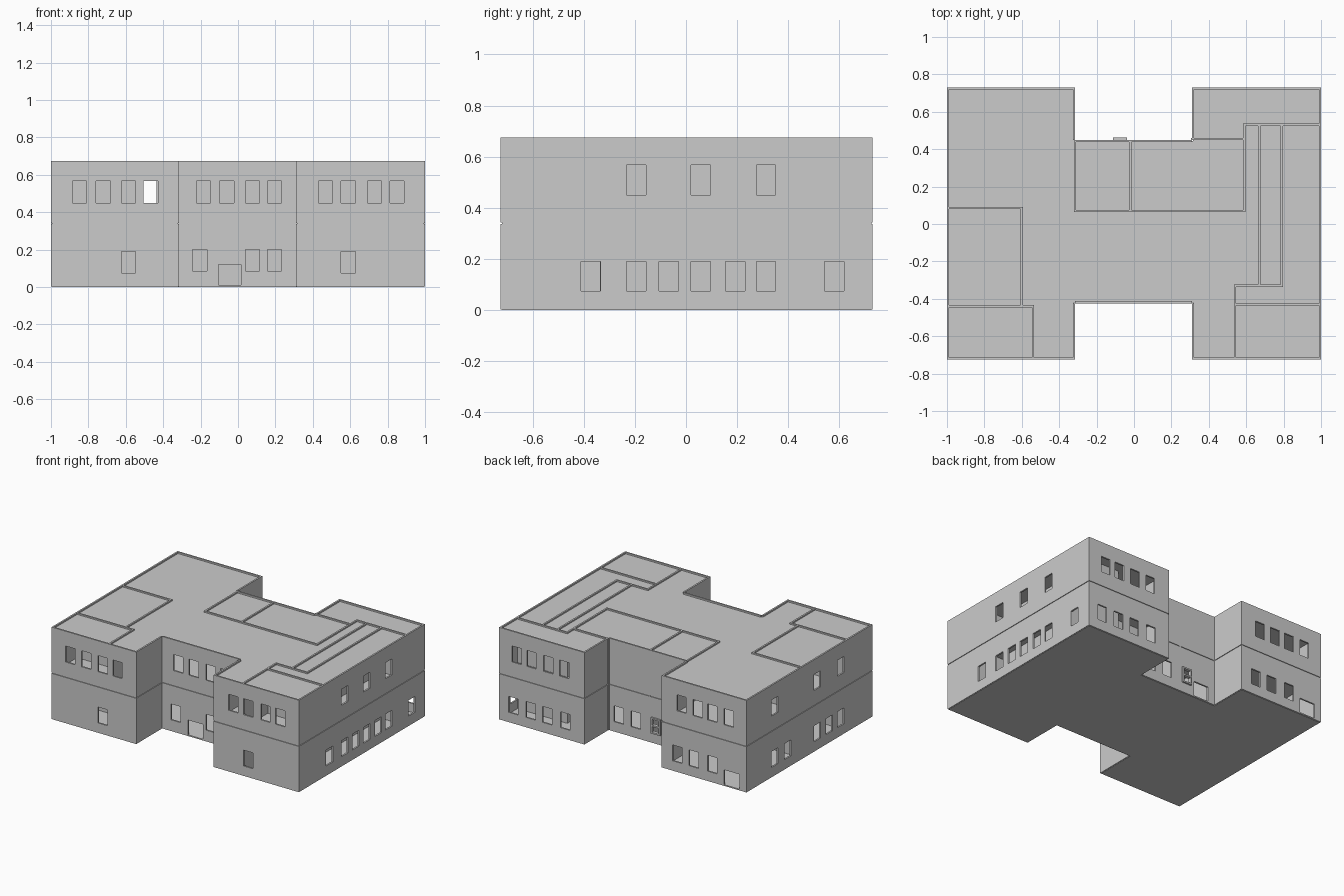
import bpy
import bmesh

old = bpy.data.objects.get("Cube")
if old:
    bpy.data.objects.remove(old, do_unlink=True)

plaster = bpy.data.materials.new("light_grey_plaster")
plaster.use_nodes = True
GREY = (0.6, 0.6, 0.6, 1)
plaster.diffuse_color = GREY
plaster.node_tree.nodes["Principled BSDF"].inputs["Base Color"].default_value = GREY

THICK = 0.012
BASE, MID_LOW, MID_HIGH, TOP = 0.003, 0.337, 0.343, 0.675


def make_object(name, bm):
    mesh = bpy.data.meshes.new(name)
    bm.to_mesh(mesh)
    bm.free()
    mesh.materials.append(plaster)
    obj = bpy.data.objects.new(name, mesh)
    bpy.context.collection.objects.link(obj)
    return obj


def box(name, x0, x1, y0, y1, z0, z1):
    bm = bmesh.new()
    bmesh.ops.create_cube(bm, size=1)
    for v in bm.verts:
        v.co.x = x1 if v.co.x > 0 else x0
        v.co.y = y1 if v.co.y > 0 else y0
        v.co.z = z1 if v.co.z > 0 else z0
    return make_object(name, bm)


def wall(name, start, end, z0, z1, openings):
    """Outer wall panel with rectangular openings (low, high, bottom, top)."""
    axis = 0 if start[0] != end[0] else 1
    a, b = start[axis], end[axis]
    cuts = sorted({a, b} | {c for o in openings for c in o[:2]}, reverse=a > b)
    levels = sorted({z0, z1} | {c for o in openings for c in o[2:]})
    bm = bmesh.new()

    def point(s, z):
        return bm.verts.new((s, start[1], z) if axis == 0 else (start[0], s, z))

    for s0, s1 in zip(cuts, cuts[1:]):
        for h0, h1 in zip(levels, levels[1:]):
            s, h = (s0 + s1) / 2, (h0 + h1) / 2
            if any(o[0] < s < o[1] and o[2] < h < o[3] for o in openings):
                continue
            bm.faces.new([point(s0, h0), point(s1, h0), point(s1, h1), point(s0, h1)])
    bmesh.ops.remove_doubles(bm, verts=bm.verts, dist=0.0001)
    obj = make_object(name, bm)
    solid = obj.modifiers.new("thickness", "SOLIDIFY")
    solid.thickness = THICK
    solid.offset = -1


def windows(centres, sill, head):
    return [(c - 0.038, c + 0.038, sill, head) for c in centres]


# H-shaped footprint, counter-clockwise from the front right corner
F, B, NF, NB, XL, XR = -0.725, 0.73, -0.425, 0.45, -0.315, 0.31
corners = [(-1, F), (XL, F), (XL, NF), (XR, NF), (XR, F), (1, F),
           (1, B), (XR, B), (XR, NB), (XL, NB), (XL, B), (-1, B)]

# Each facade: name, ground floor windows, upper floor windows, doors
facades = [
    ("front_right_wing", [-0.585], [-0.847, -0.72, -0.585, -0.467], []),
    ("front_court_right", [], [], []),
    ("front_court", [-0.205, 0.078, 0.195], [-0.185, -0.06, 0.078, 0.195],
     [(-0.105, 0.015, 0.012, 0.12)]),
    ("front_court_left", [], [], []),
    ("front_left_wing", [0.59], [0.468, 0.59, 0.73, 0.85], []),
    ("left_side", [-0.372, -0.194, -0.067, 0.058, 0.193, 0.313, 0.58],
     [-0.194, 0.058, 0.313], []),
    ("back_left_wing", [0.886, 0.745, 0.61, 0.465], [0.857, 0.738, 0.603, 0.472], []),
    ("back_court_left", [], [], []),
    ("back_court", [0.23, 0.09, -0.075], [], [(-0.26, -0.14, 0.012, 0.12)]),
    ("back_court_right", [], [], []),
    ("back_right_wing", [-0.44, -0.575, -0.725], [-0.475, -0.605, -0.725, -0.857],
     [(-0.945, -0.82, 0.012, 0.12)]),
    ("right_side", [0.405, 0.255, -0.085, -0.225, -0.36], [0.405, -0.085, -0.36], []),
]
for i, (name, low, high, doors) in enumerate(facades):
    p, q = corners[i], corners[(i + 1) % len(corners)]
    sill = 0.085 if name == "front_court" else 0.075
    wall(name + "_ground_wall", p, q, BASE, MID_LOW, windows(low, sill, sill + 0.116) + doors)
    wall(name + "_upper_wall", p, q, MID_HIGH, TOP, windows(high, 0.45, 0.567))


# Floor and roof slabs, set in slightly from the wall faces
def slab(name, z0, z1):
    bm = bmesh.new()
    e = 0.005
    outline = []
    for x, y in corners:
        dx = -e if x in (1, XL) else e
        dy = e if y in (F, NF) else -e
        outline.append(bm.verts.new((x + dx, y + dy, z0)))
    face = bm.faces.new(outline)
    grown = bmesh.ops.extrude_face_region(bm, geom=[face])
    for v in grown["geom"]:
        if isinstance(v, bmesh.types.BMVert):
            v.co.z = z1
    bmesh.ops.recalc_face_normals(bm, faces=bm.faces)
    return make_object(name, bm)


slab("ground_floor", 0, 0.01)
slab("upper_floor", 0.332, 0.348)
slab("roof", 0.652, 0.664)

# Partitions, rising just above the roof: fixed coordinate, from, to
across = [(0.085, -0.99, -0.6), (-0.44, -0.99, -0.54), (0.07, XL, 0.59),
          (0.455, XR, 0.59), (-0.43, 0.54, 0.99), (-0.33, 0.54, 0.79), (0.53, 0.59, 0.99)]
along = [(-0.6, -0.44, 0.085), (-0.54, -0.72, -0.44), (XL, 0.07, 0.45), (-0.02, 0.07, 0.45),
         (0.59, 0.07, 0.53), (0.54, -0.72, -0.33), (0.67, -0.33, 0.53), (0.79, -0.33, 0.53)]
T = THICK / 2
for i, (y, x0, x1) in enumerate(across):
    box(f"cross_partition_{i + 1}", x0 - T, x1 + T, y - T, y + T, 0.005, TOP - 0.001)
for i, (x, y0, y1) in enumerate(along):
    box(f"long_partition_{i + 1}", x - T, x + T, y0, y1, 0.005, TOP - 0.001)

# Projecting frame around one back window
x0, x1, z0, z1 = -0.113, -0.037, 0.075, 0.191
bar, y0, y1 = 0.011, NB - THICK, NB + 0.012
for side, x in (("left", x1 - bar), ("right", x0)):
    box(f"window_frame_{side}", x, x + bar, y0, y1, z0, z1)
for part, z in (("sill", z0), ("rail", (z0 + z1 - bar) / 2), ("head", z1 - bar)):
    box(f"window_frame_{part}", x0, x1, y0, y1, z, z + bar)
